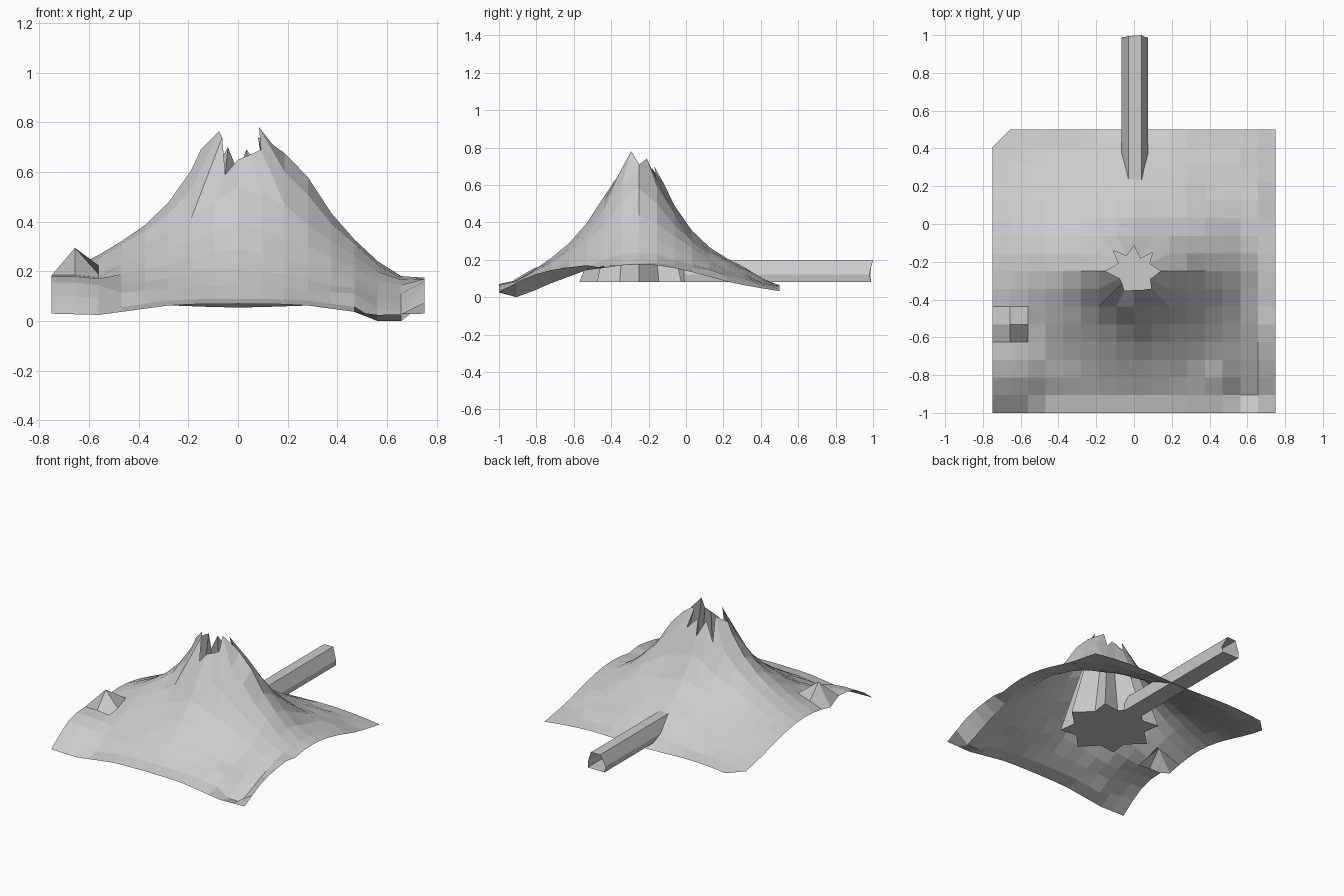
import bpy, bmesh, math, random

if "Cube" in bpy.data.objects:
    bpy.data.objects.remove(bpy.data.objects["Cube"])

random.seed(4)
N, STEP, CY = 16, 1.5 / 16, -0.25   # terrain grid; cone axis at (0, CY)
SIDES = 16


def interp(profile, r):
    for (r0, z0), (r1, z1) in zip(profile, profile[1:]):
        if r <= r1:
            return z0 + (z1 - z0) * (r - r0) / (r1 - r0)
    return profile[-1][1]


def finish(name, bm):
    mesh = bpy.data.meshes.new(name)
    bm.to_mesh(mesh)
    bm.free()
    obj = bpy.data.objects.new(name, mesh)
    bpy.context.collection.objects.link(obj)
    return obj


# slope profiles (radius, height) in the four directions
RIGHT = [(0, .85), (.1, .78), (.19, .67), (.28, .58), (.37, .44), (.47, .33),
         (.56, .24), (.65, .18), (.75, .175), (.9, .09), (1.07, .03)]
LEFT = [(0, .85), (.09, .76), (.19, .6), (.28, .48), (.37, .39), (.47, .32),
        (.6, .24), (.75, .18), (.9, .10), (1.07, .03)]
FRONT = [(0, .85), (.09, .69), (.19, .54), (.28, .40), (.37, .29), (.5, .19),
         (.65, .095), (.75, .065), (1.07, .03)]
BACK = [(0, .85), (.1, .66), (.19, .49), (.25, .4), (.3, .33), (.38, .26),
        (.5, .19), (.65, .11), (.75, .055), (1.07, .03)]
FRONT_EDGE = [(0, .07), (.25, .067), (.56, .025), (.75, .03)]


def height(x, y):
    dx, dy = abs(x), abs(y - CY)
    r = math.hypot(dx, dy)
    c = (dx / r) ** 2 if r > 0 else 0
    # ridged near the summit, rounder at the foot
    p = 1.5 + .5 * min(max((r - .35) / .4, 0), 1)
    r = (dx ** p + dy ** p) ** (1 / p)
    return (c * interp(RIGHT if x > 0 else LEFT, r)
            + (1 - c) * interp(BACK if y > CY else FRONT, r))


# front corner details, by grid row from the front
MOUND = {1: .10, 2: .155, 3: .18, 4: .185}               # left front mound
CURL = {1: .075, 2: .12, 3: .145, 4: .16, 5: .17}        # raised right edge
GULLY = {1: 0, 2: .035, 3: .075, 4: .11, 5: .145}        # gully beside it

# mountain: height grid with an open summit
bm = bmesh.new()
grid = {}
for i in range(N + 1):
    for j in range(N + 1):
        x, y = -.75 + i * STEP, -1 + j * STEP
        z = height(x, y)
        if 0 < i < N and 0 < j < N:
            z += random.uniform(-.005, .005)
        if j == 0:
            z = interp(FRONT_EDGE, abs(x))
        if j == 1:
            z = interp(FRONT_EDGE, abs(x)) + .02
        if i <= 2 and j in MOUND:
            z = max(z, MOUND[j] - .01 * (i == 2))
        if i == 16:
            z = CURL.get(j, z)
        if i == 15:
            z = GULLY.get(j, z)
        if i == 14 and j in GULLY:
            z = min(z, GULLY[j] + .02 * (j > 1))
        grid[i, j] = bm.verts.new((x, y, z))
grid[1, 5].co.z = .295                       # small side spike
grid[2, 5].co.z = .19
for i in range(N):
    for j in range(N):
        if 6 <= i <= 9 and 6 <= j <= 9:
            continue
        quad = [grid[i, j], grid[i + 1, j], grid[i + 1, j + 1], grid[i, j + 1]]
        if (i, j) == (0, N - 1):             # clipped back left corner
            quad.pop()
        bm.faces.new(quad)

# jagged crater rim: irregular star joined to the grid opening
ring = [v for (i, j), v in grid.items() if max(abs(i - 8), abs(j - 8)) == 2]
ring.sort(key=lambda v: math.atan2(v.co.y - CY, v.co.x) % math.tau)
rim_r = [.14, .09, .14, .075, .135, .09, .155, .09,
         .15, .085, .09, .115, .10, .11, .13, .095]
rim_z = [.71, .74, .62, .69, .60, .70, .58, .72,
         .69, .765, .74, .59, .65, .67, .69, .78]
rim = []
for v, r, z in zip(ring, rim_r, rim_z):
    a = math.atan2(v.co.y - CY, v.co.x)
    rim.append((r * math.cos(a), CY + r * math.sin(a), z))
rim_verts = [bm.verts.new(p) for p in rim]
for k in range(SIDES):
    m = (k + 1) % SIDES
    bm.faces.new((ring[k], ring[m], rim_verts[m], rim_verts[k]))
bmesh.ops.delete(bm, geom=[v for v in bm.verts if not v.link_faces], context='VERTS')
finish("mountain", bm)

# crater shaft: star-shaped funnel widening down to a closed floor
bm = bmesh.new()
top = [bm.verts.new(p) for p in rim]
floor = []
for k, p in enumerate(rim):
    a = math.atan2(p[1] - CY, p[0])
    r = .32 if k % 2 == 0 else .235
    floor.append(bm.verts.new((r * math.cos(a), CY + r * math.sin(a), .08)))
for k in range(SIDES):
    m = (k + 1) % SIDES
    bm.faces.new((top[k], top[m], floor[m], floor[k]))
bm.faces.new(floor)
finish("crater_shaft", bm)

# side tunnel: open hexagonal tube leading out of the back
bm = bmesh.new()
section = [(.07, .08), (.075, .12), (.04, .198), (-.03, .198), (-.065, .12), (-.06, .08)]
ends = [.99, .98, 1.0, .995, .985, .99]
near = [bm.verts.new((x, -.01, z)) for x, z in section]
far = [bm.verts.new((x, e, z)) for (x, z), e in zip(section, ends)]
for k in range(6):
    m = (k + 1) % 6
    bm.faces.new((near[k], near[m], far[m], far[k]))
bmesh.ops.recalc_face_normals(bm, faces=bm.faces)
finish("tunnel", bm)
